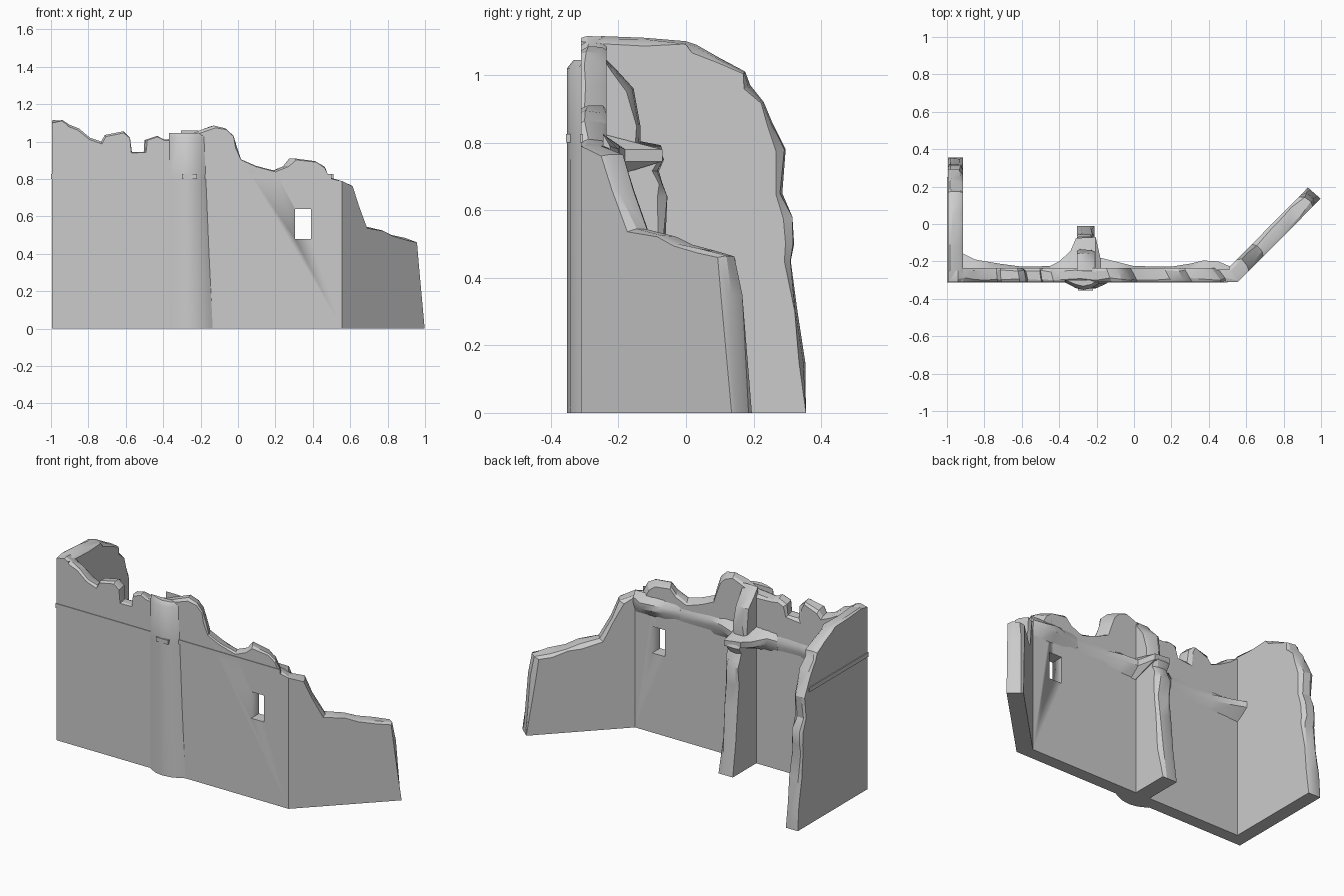
import bpy, bmesh, random
from mathutils import Vector

random.seed(4)
if "Cube" in bpy.data.objects:
    bpy.data.objects.remove(bpy.data.objects["Cube"])

stone = bpy.data.materials.new("grey stone")
stone.use_nodes = True
stone.diffuse_color = (0.6, 0.6, 0.6, 1)
stone.node_tree.nodes["Principled BSDF"].inputs["Base Color"].default_value = (0.6, 0.6, 0.6, 1)


def finish(bm, name, angle=0.45):
    bmesh.ops.recalc_face_normals(bm, faces=bm.faces)
    mesh = bpy.data.meshes.new(name)
    bm.to_mesh(mesh)
    bm.free()
    mesh.materials.append(stone)
    ob = bpy.data.objects.new(name, mesh)
    bpy.context.collection.objects.link(ob)
    bpy.ops.object.select_all(action='DESELECT')
    ob.select_set(True)
    bpy.context.view_layer.objects.active = ob
    bpy.ops.object.shade_smooth_by_angle(angle=angle)
    return ob


def loft(name, rings, angle=0.45):
    """Bridge equal closed rings of points and cap both ends."""
    bm = bmesh.new()
    rows = [[bm.verts.new(p) for p in ring] for ring in rings]
    n = len(rows[0])
    for a, b in zip(rows, rows[1:]):
        for i in range(n):
            j = (i + 1) % n
            bm.faces.new((a[i], a[j], b[j], b[i]))
    bm.faces.new(rows[0])
    bm.faces.new(rows[-1])
    return finish(bm, name, angle)


def broken_wall(name, outer, inner, chain):
    """Wall between two plan lines; chain is its ragged outline (distance, height)."""
    u0, u1 = chain[0][0], max(p[0] for p in chain)
    outline = [(u0, 0)] + chain
    if chain[-1][1] > 0:
        outline.append((u1, 0))
    rings = [[], [], [], []]
    n = len(outline)
    for i, (u, z) in enumerate(outline):
        prev, nxt = Vector(outline[i - 1]), Vector(outline[(i + 1) % n])
        t = (nxt - prev).normalized()
        depths = (0, random.uniform(.12, .3), random.uniform(.7, .88), 1)
        chips = (random.uniform(.003, .014), 0, random.uniform(0, .008), random.uniform(.008, .03))
        for ring, w, d in zip(rings, depths, chips):
            pu, pz = u, z
            if z > 0:
                pz = z - t.x * d
                if u not in (u0, u1):
                    pu = u + t.y * d
            k = (pu - u0) / (u1 - u0)
            a = Vector(outer[0]).lerp(Vector(outer[1]), k)
            b = Vector(inner[0]).lerp(Vector(inner[1]), k)
            p = a.lerp(b, w)
            ring.append((p.x, p.y, pz))
    return loft(name, rings)


def box(name, lo, hi):
    x, y, z = lo
    X, Y, Z = hi
    return loft(name, [[(x, y, h), (X, y, h), (X, Y, h), (x, Y, h)] for h in (z, Z)])


# Long front wall with ragged top
front = broken_wall("front_wall", ((-.995, -.31), (.555, -.31)), ((-.995, -.235), (.505, -.235)), [
    (-.995, 1.1), (-.94, 1.115), (-.9, 1.09), (-.85, 1.07), (-.79, 1.02), (-.73, 1.0),
    (-.71, 1.035), (-.61, 1.055), (-.575, 1.02), (-.565, .945), (-.495, .945),
    (-.49, 1.01), (-.43, 1.03), (-.39, 1.01), (-.28, 1.025), (-.2, 1.06), (-.12, 1.085),
    (-.06, 1.07), (-.02, 1.03), (0, .97), (.02, .905), (.1, .87), (.2, .845), (.27, .87),
    (.31, .91), (.42, .895), (.47, .865), (.5, .81), (.555, .79)])

# Window opening
cutter = box("window_cutter", (.305, -.5, .48), (.39, -.1, .64))
cutter.hide_render = True
mod = front.modifiers.new("window", 'BOOLEAN')
mod.operation, mod.solver, mod.object = 'DIFFERENCE', 'EXACT', cutter
bpy.ops.object.select_all(action='DESELECT')
front.select_set(True)
bpy.context.view_layer.objects.active = front
bpy.ops.object.modifier_apply(modifier=mod.name)
bpy.data.objects.remove(cutter)

# Tall side wall
broken_wall("right_side_wall", ((-.995, -.31), (-.995, .355)), ((-.915, -.31), (-.915, .355)), [
    (-.31, 1.1), (-.25, 1.115), (-.12, 1.11), (0, 1.1), (.03, 1.09), (.1, 1.05), (.175, 1.01),
    (.19, .97), (.23, .92), (.255, .86), (.295, .78), (.285, .65), (.315, .58),
    (.32, .5), (.31, .45), (.33, .3), (.353, .15), (.355, 0)])

# Low angled wall
broken_wall("left_angled_wall", ((.555, -.31), (.998, .135)), ((.505, -.235), (.93, .195)), [
    (.555, .79), (.62, .765), (.65, .66), (.7, .545), (.78, .525), (.83, .5), (.9, .485),
    (.965, .465), (.98, .35), (.998, 0)])

# Stub of the cross wall behind
broken_wall("cross_wall", ((-.305, -.25), (-.305, -.01)), ((-.21, -.25), (-.21, -.01)), [
    (-.25, 1.06), (-.21, 1.02), (-.155, .96), (-.135, .85), (-.135, .79), (-.08, .785),
    (-.065, .75), (-.08, .715), (-.07, .68), (-.055, .64), (-.06, .53), (-.045, .4),
    (-.03, .2), (-.01, 0)])

# Rounded buttress on the front, leaning in on one side
plan = [(-.37, -.3), (-.365, -.315), (-.31, -.343), (-.26, -.352), (-.2, -.343), (-.15, -.32), (-.12, -.3)]
rings = []
for z, back in ((0, 0), (.8, 0), (1.02, 0), (1.045, .02)):
    rings.append([(x - .05 * z * max(0, (x + .3) / .18), min(y + back, -.3), z) for x, y in plan])
loft("front_buttress", rings, .7)


# Broken floor remnants corbelled from the back
def ledge(name, points, wall=-.245):
    rings = []
    for x, y in points:
        j = random.uniform(-.008, .008)
        rings.append([(x, wall, .825), (x, y, .785 + j), (x, y, .75 + j), (x, wall, .69)])
    loft(name, rings, .6)


ledge("corner_ledge", [(-.93, -.15), (-.9, -.165), (-.85, -.19), (-.72, -.212), (-.6, -.228), (-.45, -.225)])
ledge("middle_ledge", [(-.45, -.225), (-.4, -.2), (-.34, -.145), (-.31, -.075), (-.205, -.07),
                       (-.18, -.18), (-.1, -.2), (0, -.225), (.2, -.228)])
ledge("window_ledge", [(.2, -.228), (.3, -.212), (.37, -.195), (.45, -.2), (.51, -.225)])

# Thin string course around the outside
box("front_band", (-.995, -.314, .8), (.5, -.305, .826))
box("side_band", (-1, -.314, .8), (-.99, .25, .826))
box("buttress_band", (-.3, -.355, .8), (-.22, -.33, .826))
